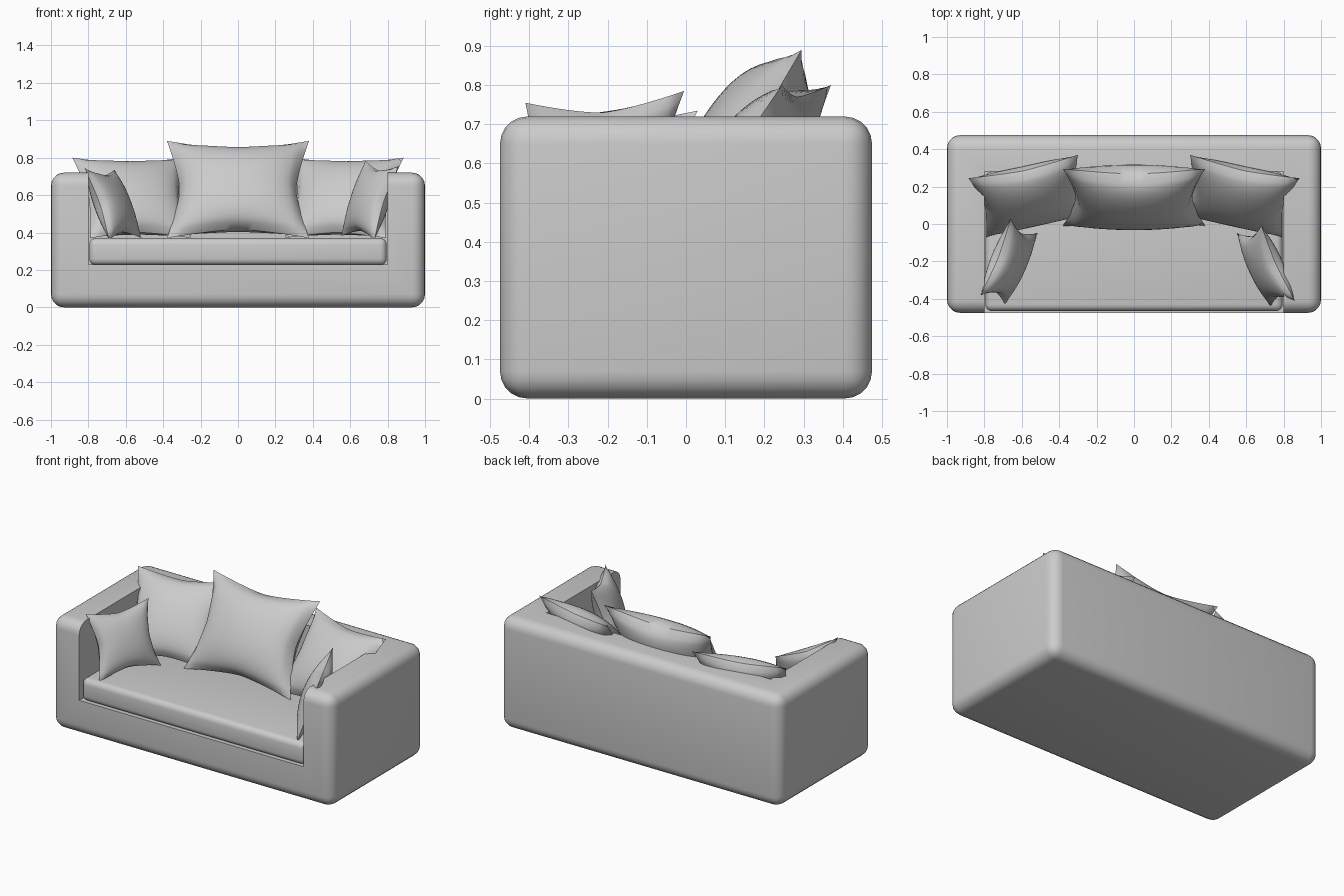
import bpy, bmesh
from math import radians
from mathutils import Vector

if "Cube" in bpy.data.objects:
    bpy.data.objects.remove(bpy.data.objects["Cube"])


def box(name, lo, hi, bevel=0.0, segments=4):
    lo, hi = Vector(lo), Vector(hi)
    bpy.ops.mesh.primitive_cube_add(size=1, location=(lo + hi) / 2)
    ob = bpy.context.object
    ob.name = name
    ob.scale = hi - lo
    bpy.ops.object.transform_apply(location=False, rotation=False, scale=True)
    if bevel:
        mod = ob.modifiers.new("Bevel", 'BEVEL')
        mod.width, mod.segments = bevel, segments
        bpy.ops.object.modifier_apply(modifier="Bevel")
    return ob


def smooth(ob):
    bpy.ops.object.select_all(action='DESELECT')
    ob.select_set(True)
    bpy.context.view_layer.objects.active = ob
    bpy.ops.object.shade_smooth_by_angle(angle=radians(35))


def pillow(name, bl, br, tr, tl, thick, pinch=0.18, n=20):
    """Pinched throw pillow stretched between four corner points."""
    bl, br, tr, tl = map(Vector, (bl, br, tr, tl))
    normal = (br - bl).cross(tl - bl).normalized()
    bm = bmesh.new()
    for side in (1, -1):
        rows = []
        for j in range(n + 1):
            row = []
            for i in range(n + 1):
                u, v = 2 * i / n - 1, 2 * j / n - 1
                h = max(0, (1 - u * u) * (1 - v * v)) ** 0.55
                # sides curve inward between the pointed corners
                pu = u * (1 - pinch * u * u * (1 - abs(v) ** 1.4))
                pv = v * (1 - pinch * v * v * (1 - abs(u) ** 1.4))
                a, b = (pu + 1) / 2, (pv + 1) / 2
                p = bl.lerp(br, a).lerp(tl.lerp(tr, a), b)
                row.append(bm.verts.new(p + normal * side * thick * h))
            rows.append(row)
        for j in range(n):
            for i in range(n):
                bm.faces.new((rows[j][i], rows[j][i + 1],
                              rows[j + 1][i + 1], rows[j + 1][i]))
    bmesh.ops.remove_doubles(bm, verts=bm.verts, dist=1e-5)
    bmesh.ops.recalc_face_normals(bm, faces=bm.faces)
    me = bpy.data.meshes.new(name)
    bm.to_mesh(me)
    bm.free()
    ob = bpy.data.objects.new(name, me)
    bpy.context.collection.objects.link(ob)
    smooth(ob)


# Sofa shell: rounded block with the seating space cut out
frame = box("sofa_frame", (-1, -0.475, 0), (1, 0.475, 0.72), 0.07, 5)
cutter = box("seat_cutter", (-0.8, -1, 0.23), (0.8, 0.28, 1.2))
cut = frame.modifiers.new("Cut", 'BOOLEAN')
cut.operation, cut.solver, cut.object = 'DIFFERENCE', 'EXACT', cutter
bpy.context.view_layer.objects.active = frame
bpy.ops.object.modifier_apply(modifier="Cut")
bpy.data.objects.remove(cutter)
smooth(frame)

# Seat cushion
smooth(box("seat_cushion", (-0.795, -0.465, 0.225), (0.795, 0.28, 0.37), 0.035))

# Large middle back pillow
pillow("middle_pillow", (-0.38, -0.01, 0.37), (0.38, -0.01, 0.37),
       (0.38, 0.295, 0.89), (-0.38, 0.295, 0.89), 0.13)

# Outer back pillows, turned inward
for s, side in ((-1, "left"), (1, "right")):
    pillow(side + "_back_pillow", (s * 0.79, -0.07, 0.37), (s * 0.25, 0.05, 0.37),
           (s * 0.30, 0.37, 0.80), (s * 0.885, 0.245, 0.80), 0.10, 0.14)

# Small pillows leaning on the arms
pillow("left_arm_pillow", (-0.69, -0.43, 0.36), (-0.515, -0.05, 0.37),
       (-0.66, 0.03, 0.735), (-0.82, -0.38, 0.745), 0.075, 0.2)
pillow("right_arm_pillow", (0.73, -0.44, 0.36), (0.55, -0.05, 0.38),
       (0.68, -0.005, 0.785), (0.86, -0.41, 0.755), 0.075, 0.2)
